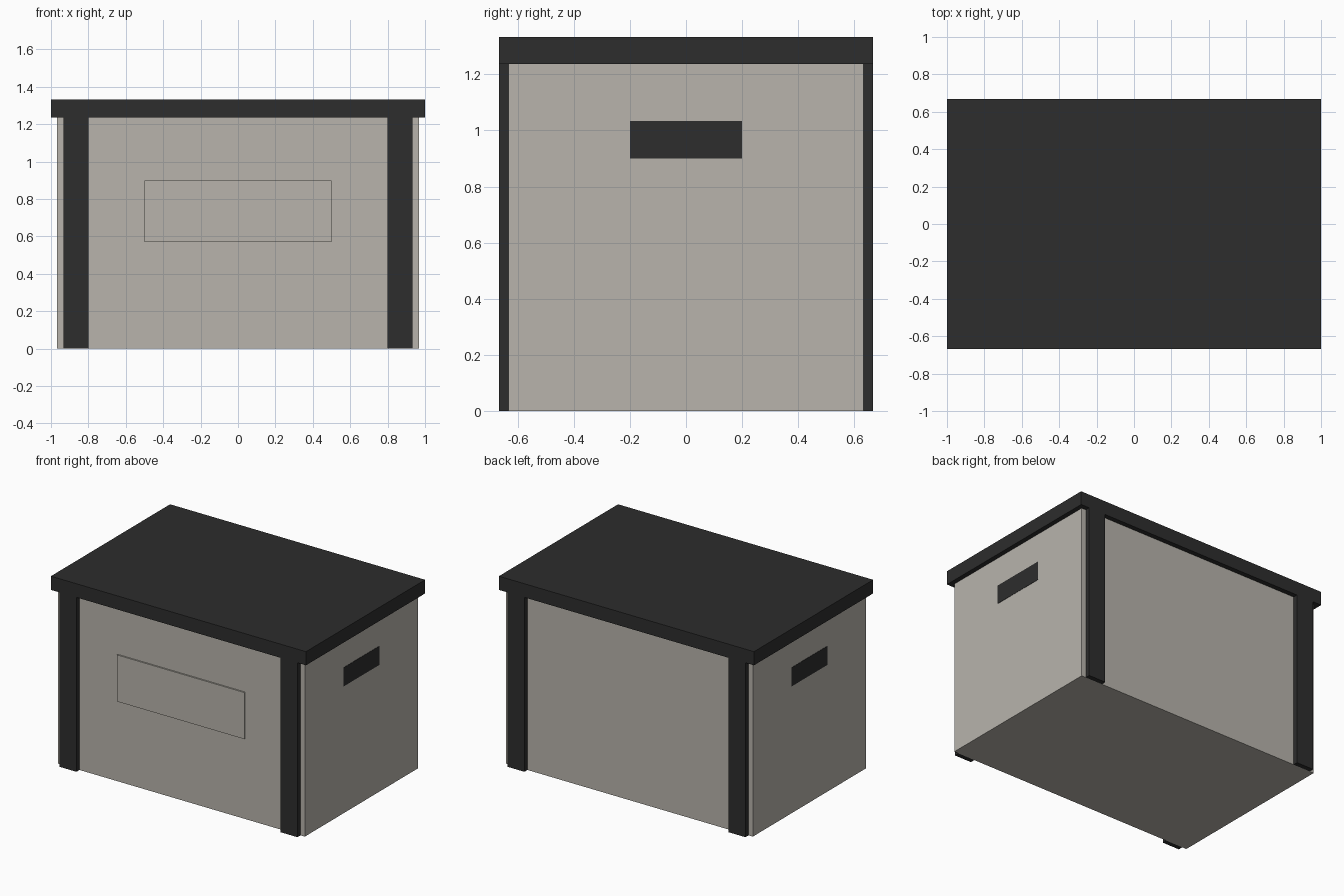
import bpy
import bmesh
from mathutils import Vector

cube = bpy.data.objects.get("Cube")
if cube:
    bpy.data.objects.remove(cube, do_unlink=True)


def make_material(name, rgb):
    mat = bpy.data.materials.new(name)
    mat.use_nodes = True
    color = (*rgb, 1)
    mat.diffuse_color = color
    mat.node_tree.nodes["Principled BSDF"].inputs["Base Color"].default_value = color
    return mat


def box(name, low, high, mat):
    """Flat-faced box spanning two opposite corners."""
    low, high = Vector(low), Vector(high)
    bm = bmesh.new()
    bmesh.ops.create_cube(bm, size=1)
    bmesh.ops.scale(bm, vec=high - low, verts=bm.verts)
    mesh = bpy.data.meshes.new(name)
    bm.to_mesh(mesh)
    bm.free()
    mesh.materials.append(mat)
    obj = bpy.data.objects.new(name, mesh)
    obj.location = (low + high) / 2
    bpy.context.collection.objects.link(obj)
    return obj


beige = make_material("warm_grey", (0.479, 0.456, 0.413))
dark = make_material("charcoal", (0.0262, 0.0262, 0.0262))

wall_x, wall_y = 0.967, 0.633
lid_y, lid_bottom, lid_top = 0.667, 1.236, 1.333

# Main body and overhanging lid
box("box_body", (-wall_x, -wall_y, 0), (wall_x, wall_y, lid_bottom), beige)
box("lid", (-1, -lid_y, lid_bottom), (1, lid_y, lid_top), dark)

# Raised panel on the front wall
box("front_panel", (-0.5, -wall_y - 0.01, 0.57), (0.5, -wall_y, 0.9), beige)

sides = (("left", 1), ("right", -1))
for side, sx in sides:
    # Corner posts on the front and back walls
    for end, sy in (("front", -1), ("back", 1)):
        xs = sorted((sx * 0.8, sx * 0.933))
        ys = sorted((sy * wall_y, sy * lid_y))
        box(f"{end}_{side}_post", (xs[0], ys[0], 0), (xs[1], ys[1], lid_bottom), dark)
    # Hand hold plate on the side wall
    xs = sorted((sx * wall_x, sx * (wall_x + 0.002)))
    box(f"{side}_hand_hold", (xs[0], -0.2, 0.9), (xs[1], 0.2, 1.033), dark)
